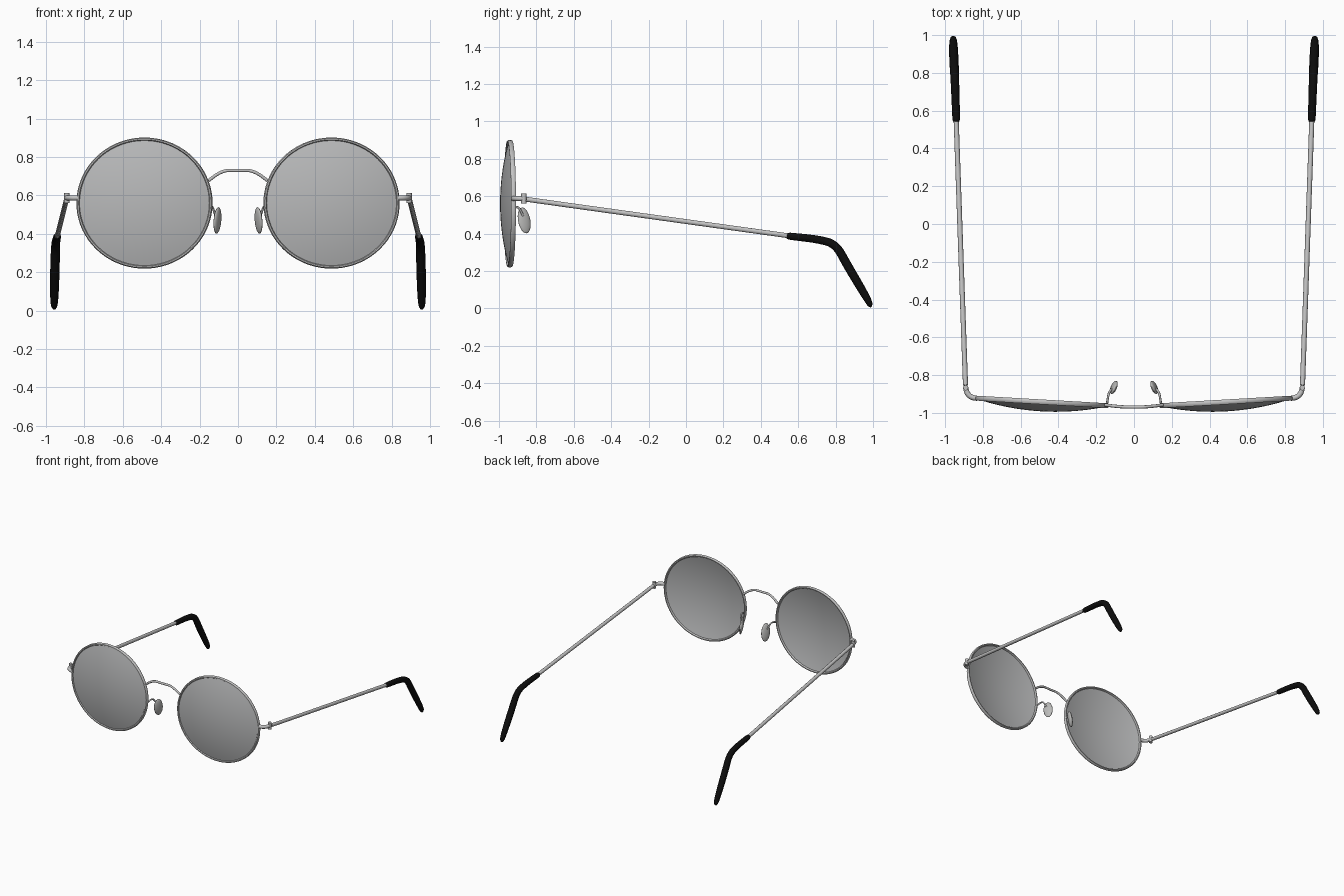
import bpy, bmesh, math
from mathutils import Matrix, Vector

if "Cube" in bpy.data.objects:
    bpy.data.objects.remove(bpy.data.objects["Cube"], do_unlink=True)


def material(name, rgb):
    m = bpy.data.materials.new(name)
    m.use_nodes = True
    m.diffuse_color = (*rgb, 1)
    m.node_tree.nodes["Principled BSDF"].inputs["Base Color"].default_value = (*rgb, 1)
    return m


METAL = material("silver metal", (0.55, 0.55, 0.55))
LENS = material("grey lens", (0.48, 0.485, 0.49))
PAD = material("pad grey", (0.5, 0.5, 0.49))
BLACK = material("black plastic", (0.004, 0.004, 0.004))


def finish(obj, mat, angle=40):
    obj.data.materials.clear()
    obj.data.materials.append(mat)
    bpy.ops.object.select_all(action="DESELECT")
    obj.select_set(True)
    bpy.context.view_layer.objects.active = obj
    bpy.ops.object.shade_smooth_by_angle(angle=math.radians(angle))
    return obj


def from_bmesh(name, bm, mat, matrix):
    bmesh.ops.recalc_face_normals(bm, faces=bm.faces)
    bm.transform(matrix)
    if matrix.determinant() < 0:
        bmesh.ops.reverse_faces(bm, faces=bm.faces)
    mesh = bpy.data.meshes.new(name)
    bm.to_mesh(mesh)
    bm.free()
    obj = bpy.data.objects.new(name, mesh)
    bpy.context.collection.objects.link(obj)
    return finish(obj, mat)


def lathe(name, profile, mat, matrix, steps=72):
    """Spin a closed (radius, y) profile about the y axis."""
    bm = bmesh.new()
    verts = [bm.verts.new((r, y, 0)) for r, y in profile]
    edges = [bm.edges.new((v, verts[i - 1])) for i, v in enumerate(verts)]
    bmesh.ops.spin(bm, geom=verts + edges, cent=(0, 0, 0), axis=(0, 1, 0),
                   angle=math.tau, steps=steps)
    bmesh.ops.remove_doubles(bm, verts=bm.verts, dist=0.0004)
    return from_bmesh(name, bm, mat, matrix)


def tube(name, points, radius, mat, side=1, radii=None):
    """Round wire along a smooth path, mirrored by side."""
    cu = bpy.data.curves.new(name, "CURVE")
    cu.dimensions = "3D"
    cu.bevel_depth = radius
    cu.bevel_resolution = 3
    cu.use_fill_caps = True
    sp = cu.splines.new("NURBS")
    sp.points.add(len(points) - 1)
    for i, (x, y, z) in enumerate(points):
        sp.points[i].co = (side * x, y, z, 1)
        sp.points[i].radius = radii[i] if radii else 1
    sp.order_u = min(3, len(points))
    sp.use_endpoint_u = True
    sp.resolution_u = 8
    obj = bpy.data.objects.new(name, cu)
    bpy.context.collection.objects.link(obj)
    bpy.ops.object.select_all(action="DESELECT")
    obj.select_set(True)
    bpy.context.view_layer.objects.active = obj
    bpy.ops.object.convert(target="MESH")
    return finish(bpy.context.view_layer.objects.active, mat)


# Lens section: a thin shell bulging to the front
R, BULGE, THICK = 0.334, 0.046, 0.008
dome = [(R * i / 10, -BULGE * (1 - (i / 10) ** 2) - 0.004) for i in range(11)]
lens_profile = dome + [(r, y + THICK) for r, y in reversed(dome)]
rim_profile = [(0.333 + 0.009 * math.cos(a), 0.014 * math.sin(a))
               for a in (math.tau * (i + 0.5) / 8 for i in range(8))]

for side, label in ((1, "left"), (-1, "right")):
    # Rim and lens, turned slightly around the face
    frame = (Matrix.Translation((side * 0.487, -0.942, 0.56))
             @ Matrix.Rotation(side * math.radians(3.3), 4, "Z")
             @ Matrix.Diagonal((1.04, 1, 1, 1)))
    lathe(label + "_rim", rim_profile, METAL, frame)
    lathe(label + "_lens", lens_profile, LENS, frame)

    # End piece and hinge barrel
    tube(label + "_end_piece", [(0.83, -0.922, 0.587), (0.885, -0.922, 0.587),
                                (0.891, -0.865, 0.587)], 0.014, METAL, side)
    bm = bmesh.new()
    bmesh.ops.create_cone(bm, cap_ends=True, segments=16, radius1=0.014,
                          radius2=0.014, depth=0.052)
    from_bmesh(label + "_hinge", bm, METAL,
               Matrix.Translation((side * 0.891, -0.867, 0.587)))

    # Temple arm and its bent sleeve
    tube(label + "_temple", [(0.892, -0.853, 0.583), (0.896, -0.75, 0.568),
                             (0.942, 0.57, 0.385)], 0.0135, METAL, side)
    tube(label + "_temple_tip",
         [(0.941, 0.54, 0.388), (0.941, 0.546, 0.387), (0.942, 0.58, 0.383),
          (0.946, 0.70, 0.37), (0.95, 0.80, 0.345), (0.953, 0.86, 0.235),
          (0.956, 0.94, 0.1), (0.957, 0.975, 0.04), (0.957, 0.986, 0.014),
          (0.957, 0.99, 0.007)],
         0.023, BLACK, side, [0.6, 0.85, 0.9, 0.95, 1, 1.08, 1, 0.85, 0.6, 0.2])

    # Nose pad on a bent wire
    tube(label + "_pad_wire", [(0.143, -0.952, 0.53), (0.138, -0.915, 0.545),
                               (0.13, -0.885, 0.535), (0.112, -0.867, 0.48)],
         0.006, METAL, side)
    bm = bmesh.new()
    bmesh.ops.create_uvsphere(bm, u_segments=24, v_segments=14, radius=1)
    pad = (Matrix.Diagonal((side, 1, 1, 1))
           @ Matrix.Translation((0.107, -0.865, 0.47))
           @ Matrix.Rotation(math.radians(27), 4, "Z")
           @ Matrix.Rotation(math.radians(8), 4, "X")
           @ Matrix.Rotation(math.radians(-8), 4, "Y")
           @ Matrix.Diagonal((0.014, 0.036, 0.07, 1)))
    from_bmesh(label + "_nose_pad", bm, PAD, pad)

# Arched bridge between the rims
tube("bridge", [(-0.152, -0.958, 0.677), (-0.09, -0.967, 0.731), (0, -0.97, 0.729),
                (0.09, -0.967, 0.731), (0.152, -0.958, 0.677)], 0.0085, METAL)
